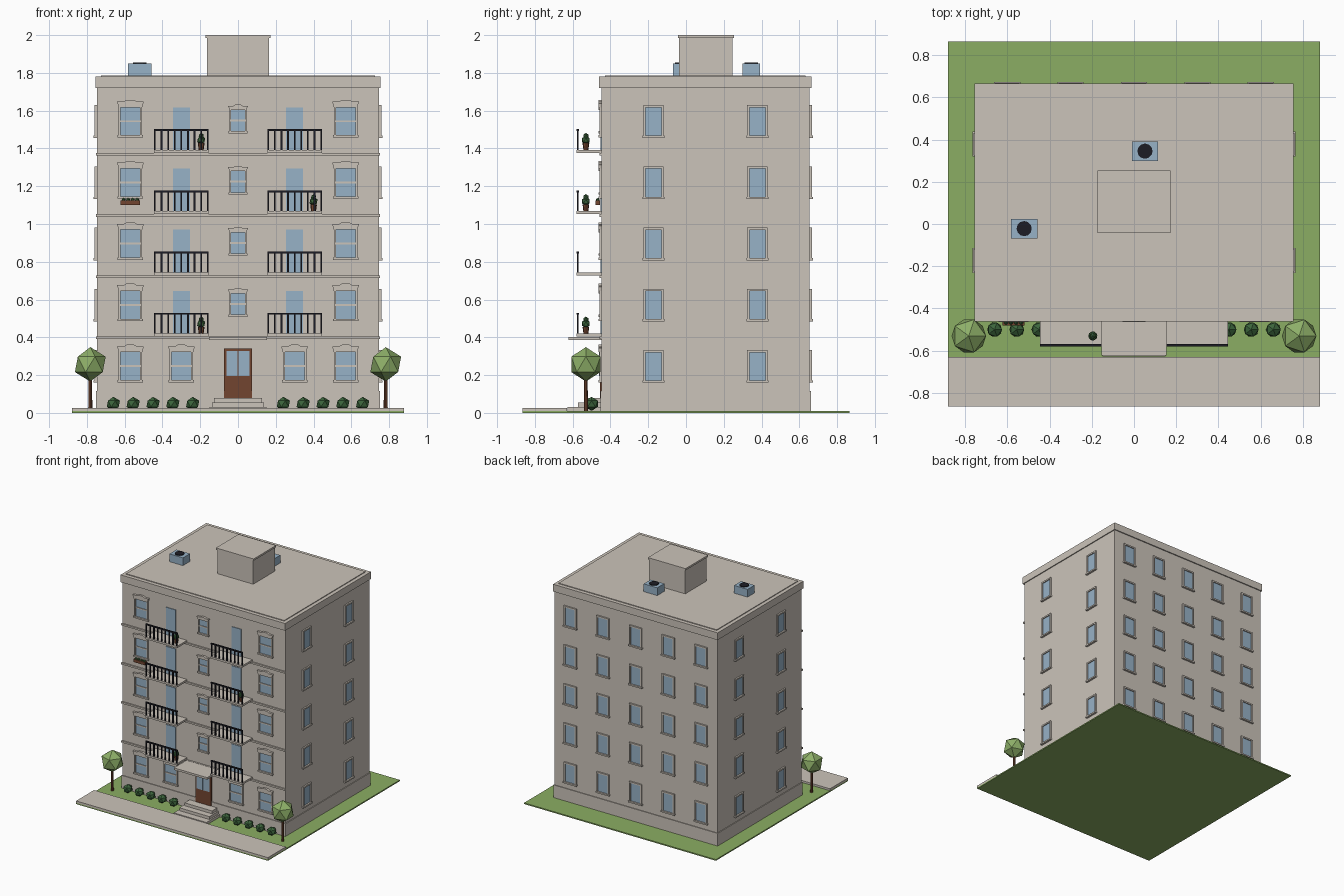
import bpy, bmesh, math
from mathutils import Matrix, Vector

if "Cube" in bpy.data.objects:
    bpy.data.objects.remove(bpy.data.objects["Cube"])


def material(name, r, g, b):
    m = bpy.data.materials.new(name)
    m.diffuse_color = (r, g, b, 1)
    m.use_nodes = True
    m.node_tree.nodes["Principled BSDF"].inputs["Base Color"].default_value = m.diffuse_color
    return m


STONE = material("stone", 0.60, 0.55, 0.49)
GLASS = material("pale_blue", 0.31, 0.445, 0.57)
GRASS = material("grass_green", 0.26, 0.42, 0.125)
LEAF = material("leaf_green", 0.27, 0.43, 0.14)
HEDGE = material("hedge_green", 0.045, 0.13, 0.045)
WOOD = material("brown", 0.17, 0.06, 0.03)
BLACK = material("black", 0.012, 0.012, 0.018)


class Part:
    """Collects simple solids into one single-coloured object."""

    def __init__(self, name, mat):
        self.name, self.mat, self.bm = name, mat, bmesh.new()

    def box(self, x0, x1, y0, y1, z0, z1, place=Matrix()):
        m = Matrix.Translation(((x0 + x1) / 2, (y0 + y1) / 2, (z0 + z1) / 2))
        m = place @ m @ Matrix.Diagonal((x1 - x0, y1 - y0, z1 - z0, 1))
        bmesh.ops.create_cube(self.bm, size=1, matrix=m)

    def prism(self, outline, y0, y1, place=Matrix()):
        # outline in x/z, extruded along y
        f = self.bm.faces.new([self.bm.verts.new(place @ Vector((x, y0, z))) for x, z in outline])
        ext = bmesh.ops.extrude_face_region(self.bm, geom=[f])["geom"]
        vec = place.to_3x3() @ Vector((0, y1 - y0, 0))
        bmesh.ops.translate(self.bm, vec=vec, verts=[v for v in ext if isinstance(v, bmesh.types.BMVert)])

    def cone(self, x, y, z0, z1, r0, r1, n=8):
        bmesh.ops.create_cone(self.bm, cap_ends=True, segments=n, radius1=r0, radius2=r1,
                              depth=z1 - z0, matrix=Matrix.Translation((x, y, (z0 + z1) / 2)))

    def ball(self, x, y, z, r, flat=1.0):
        m = Matrix.Translation((x, y, z)) @ Matrix.Diagonal((1, 1, flat, 1))
        bmesh.ops.create_icosphere(self.bm, subdivisions=1, radius=r, matrix=m)

    def done(self):
        bmesh.ops.recalc_face_normals(self.bm, faces=self.bm.faces)
        me = bpy.data.meshes.new(self.name)
        self.bm.to_mesh(me)
        self.bm.free()
        me.materials.append(self.mat)
        bpy.context.collection.objects.link(bpy.data.objects.new(self.name, me))


def single(name, mat, *dims):
    p = Part(name, mat)
    p.box(*dims)
    p.done()


FLOOR = 0.324
FRONT, BACK, SIDE = -0.447, 0.655, 0.747

# Ground and main masses
single("lawn", GRASS, -0.88, 0.88, -0.865, 0.865, 0, 0.01)
single("pavement", STONE, -0.88, 0.88, -0.865, -0.63, 0.01, 0.026)
single("building_body", STONE, -SIDE, SIDE, FRONT, BACK, 0.01, 1.73)
single("plinth", STONE, -0.753, 0.753, FRONT - 0.006, BACK + 0.006, 0.01, 0.115)
single("parapet", STONE, -0.755, 0.755, -0.461, 0.664, 1.72, 1.78)
single("roof_slab", STONE, -0.725, 0.725, -0.43, 0.633, 1.775, 1.786)
single("stair_house", STONE, -0.165, 0.165, -0.036, 0.246, 1.78, 1.985)
single("stair_house_cap", STONE, -0.173, 0.173, -0.043, 0.253, 1.985, 2.0)

# Rooftop cooling units
units, fans = Part("cooling_units", GLASS), Part("cooling_fans", BLACK)
for x, y in ((-0.52, -0.022), (0.052, 0.345)):
    units.box(x - 0.062, x + 0.062, y - 0.046, y + 0.046, 1.786, 1.85)
    fans.cone(x, y, 1.85, 1.856, 0.036, 0.036, 12)
units.done()
fans.done()

# Windows: local x runs along the wall, local -y points out of the wall
frames, panes = Part("window_frames", STONE), Part("window_glass", GLASS)


def window(place, half, z0, z1, jamb, ornate):
    panes.box(-half, half, -0.004, 0.002, z0, z1, place)
    for s in (-1, 1):
        a, b = sorted((s * half, s * (half + jamb)))
        frames.box(a, b, -0.012, 0.002, z0, z1, place)
    w = half + jamb
    frames.box(-w - 0.005, w + 0.005, -0.017, 0.002, z0 - 0.012, z0, place)
    if not ornate:
        frames.box(-w, w, -0.012, 0.002, z1, z1 + 0.012, place)
        return
    # Shaped lintel with raised centre, and a cross bar
    h = half * 0.65
    right = [(w, z1), (w + 0.003, z1 + h * 0.5), (w + 0.008, z1 + h * 0.7), (w + 0.008, z1 + h * 0.9),
             (h, z1 + h * 0.9), (h * 0.6, z1 + h * 1.15)]
    frames.prism(right + [(-x, z) for x, z in reversed(right)], -0.017, 0.002, place)
    mid = (z0 + z1) / 2
    frames.box(-half, half, -0.009, 0.002, mid - 0.005, mid + 0.005, place)


def wall(x, y, turn):
    return Matrix.Translation((x, y, 0)) @ Matrix.Rotation(turn, 4, "Z")


for k in range(5):
    up = FLOOR * k
    for x in (-0.57, 0.57) + ((-0.3, 0.3) if k == 0 else ()):
        window(wall(x, FRONT, 0), 0.052, 0.174 + up, 0.322 + up, 0.011, True)
    if k:
        window(wall(0, FRONT, 0), 0.037, 0.196 + up, 0.308 + up, 0.009, True)
        # Balcony doors
        for x in (-0.3, 0.3):
            panes.box(x - 0.045, x + 0.045, FRONT - 0.005, FRONT + 0.002, 0.095 + up, 0.322 + up)
    for y in (-0.172, 0.378):
        for s in (-1, 1):
            window(wall(s * SIDE, y, s * math.pi / 2), 0.043, 0.172 + up, 0.321 + up, 0.011, False)
    for x in (-0.6, -0.3, 0, 0.3, 0.6):
        window(wall(x, BACK, math.pi), 0.045, 0.172 + up, 0.321 + up, 0.012, False)
frames.done()
panes.done()

# Floor ledges, balconies and railings
ledges = Part("floor_ledges", STONE)
slabs = Part("balcony_slabs", STONE)
rails = Part("balcony_railings", BLACK)
for k in range(1, 5):
    z = 0.096 + FLOOR * k
    ledges.box(-0.752, 0.752, FRONT - 0.011, FRONT + 0.002, z - 0.03, z - 0.016)
    for cx in (-0.3, 0.3):
        slabs.box(cx - 0.145, cx + 0.145, -0.58, FRONT, z - 0.016, z)
        rails.box(cx - 0.145, cx + 0.145, -0.579, -0.567, z + 0.1, z + 0.11)
        for i in range(9):
            x = cx - 0.14 + i * 0.035
            rails.box(x - 0.0045, x + 0.0045, -0.577, -0.569, z, z + 0.102)
ledges.done()
slabs.done()
rails.done()

# Entrance: door, canopy and steps
single("front_door", WOOD, -0.073, 0.073, FRONT - 0.009, FRONT + 0.002, 0.08, 0.342)
door_glass = Part("door_glass", GLASS)
for s in (-1, 1):
    a, b = sorted((s * 0.002, s * 0.06))
    door_glass.box(a, b, FRONT - 0.013, FRONT, 0.195, 0.328)
door_glass.done()
single("door_canopy", STONE, -0.153, 0.153, -0.622, FRONT, 0.385, 0.402)
steps = Part("entrance_steps", STONE)
for half, y, z0, z1 in ((0.15, -0.628, 0.01, 0.032), (0.138, -0.572, 0.032, 0.056), (0.126, -0.52, 0.056, 0.08)):
    steps.box(-half, half, y, FRONT, z0, z1)
steps.done()

# Garden bushes and trees
bushes = Part("bushes", HEDGE)
trunks, crowns = Part("tree_trunks", WOOD), Part("tree_crowns", LEAF)
for s in (-1, 1):
    for i in range(5):
        bushes.ball(s * (0.24 + 0.105 * i), -0.5, 0.048, 0.039, 0.95)
    trunks.cone(s * 0.782, -0.53, 0.01, 0.2, 0.011, 0.009)
    crowns.ball(s * 0.782, -0.53, 0.257, 0.091)
bushes.done()
trunks.done()
crowns.done()

# Potted plants on balconies and one window box
pots, plants = Part("plant_pots", WOOD), Part("potted_plants", HEDGE)
for x, k in ((-0.195, 1), (0.4, 3), (-0.195, 4)):
    z = 0.096 + FLOOR * k
    pots.cone(x, -0.53, z, z + 0.036, 0.013, 0.018)
    plants.ball(x, -0.53, z + 0.052, 0.024)
    plants.ball(x, -0.53, z + 0.075, 0.015)
pots.box(-0.622, -0.518, -0.48, -0.455, 1.1, 1.124)
for i in range(4):
    plants.ball(-0.606 + 0.024 * i, -0.467, 1.127, 0.011)
pots.done()
plants.done()
